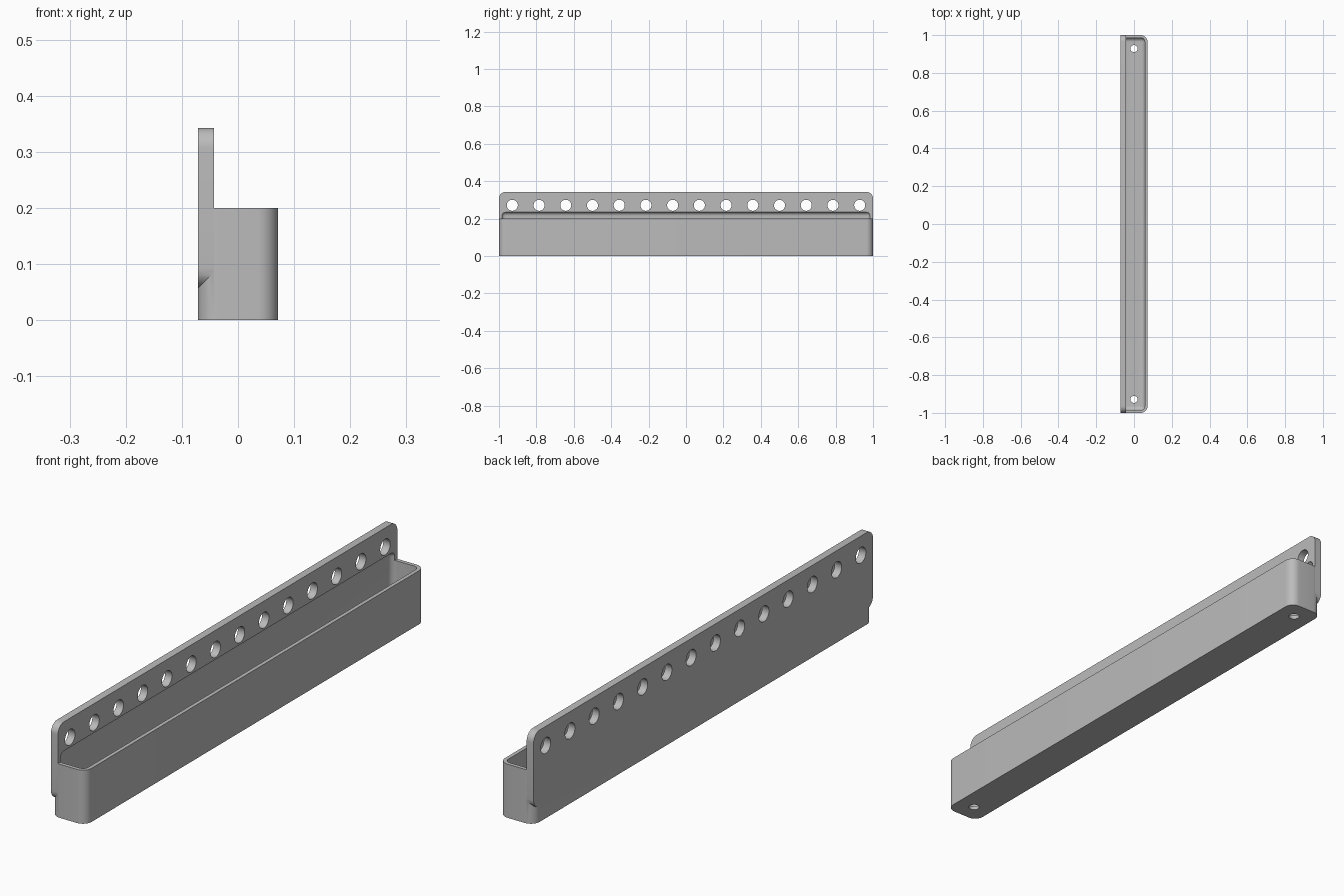
import bpy, bmesh
from mathutils import Matrix, Vector

if "Cube" in bpy.data.objects:
    bpy.data.objects.remove(bpy.data.objects["Cube"])

PITCH = 1 / 7              # spacing of the peg holes
HALF = PITCH / 2           # half the tray width
THICK = PITCH / 5          # panel thickness
WALL = THICK / 2
CORNER = PITCH / 4
RIM, TOP = 0.2, 0.2 + PITCH

grey = bpy.data.materials.new("plain_grey")
grey.use_nodes = True
grey.diffuse_color = (0.5, 0.5, 0.5, 1)
grey.node_tree.nodes["Principled BSDF"].inputs["Base Color"].default_value = (0.5, 0.5, 0.5, 1)


def finish(bm, name):
    mesh = bpy.data.meshes.new(name)
    bm.to_mesh(mesh)
    bm.free()
    mesh.materials.append(grey)
    ob = bpy.data.objects.new(name, mesh)
    bpy.context.collection.objects.link(ob)
    return ob


def rounded_box(name, low, high, radius, axis=None):
    """Box with edges along one axis rounded, or all edges when axis is None."""
    low, high = Vector(low), Vector(high)
    bm = bmesh.new()
    bmesh.ops.create_cube(bm, size=1)
    bmesh.ops.scale(bm, vec=high - low, verts=bm.verts)
    bmesh.ops.translate(bm, vec=(low + high) / 2, verts=bm.verts)
    edges = [e for e in bm.edges if axis is None
             or abs((e.verts[0].co - e.verts[1].co)[axis]) > 1e-4]
    bmesh.ops.bevel(bm, geom=edges, offset=radius, segments=10, profile=0.5, affect='EDGES')
    return finish(bm, name)


def drills(name, centres, radius, depth, turn):
    """Row of separate cylinders used to cut round holes."""
    bm = bmesh.new()
    for c in centres:
        bmesh.ops.create_cone(bm, cap_ends=True, segments=32, radius1=radius,
                              radius2=radius, depth=depth,
                              matrix=Matrix.Translation(c) @ turn)
    return finish(bm, name)


def combine(target, tool, operation):
    mod = target.modifiers.new(operation.lower(), 'BOOLEAN')
    mod.operation, mod.object, mod.solver = operation, tool, 'EXACT'
    bpy.context.view_layer.objects.active = target
    bpy.ops.object.modifier_apply(modifier=mod.name)
    bpy.data.objects.remove(tool)


# Tray body and the tall panel behind it
tray = rounded_box("wall_tray", (-HALF, -1, 0), (HALF, 1, RIM), CORNER, axis=2)
panel = rounded_box("back_panel", (-HALF, -1, 0.4 * PITCH), (-HALF + THICK, 1, TOP), CORNER, axis=0)
combine(tray, panel, 'UNION')

# Hollow with filleted edges, running slightly up into the panel
inner = HALF - WALL
hollow = rounded_box("hollow", (-inner, -1 + WALL, WALL),
                     (inner, 1 - WALL, RIM + PITCH / 4), CORNER - WALL)
combine(tray, hollow, 'DIFFERENCE')

# Row of peg holes through the panel
rows = [((-HALF + WALL), (i - 6.5) * PITCH, TOP - HALF) for i in range(14)]
combine(tray, drills("peg_holes", rows, 0.0295, 0.1, Matrix.Rotation(1.570796, 4, 'Y')), 'DIFFERENCE')

# Drain holes in the floor
drains = [(0, s * 6.5 * PITCH, 0) for s in (-1, 1)]
combine(tray, drills("drain_holes", drains, 0.019, 0.1, Matrix.Identity(4)), 'DIFFERENCE')

bpy.ops.object.select_all(action='DESELECT')
tray.select_set(True)
bpy.context.view_layer.objects.active = tray
bpy.ops.object.shade_smooth_by_angle(angle=0.52)
